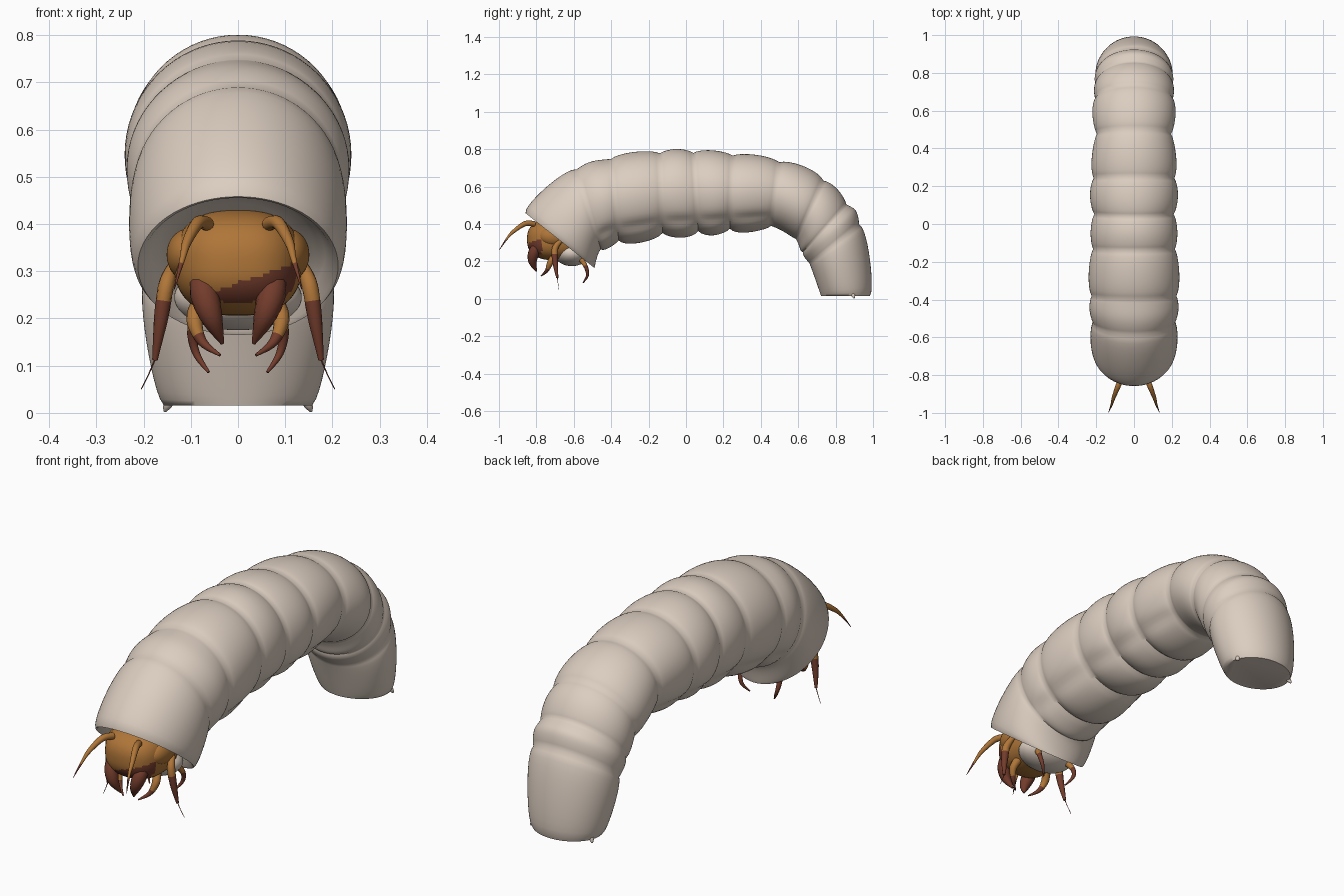
import bpy, bmesh, math
from mathutils import Vector

if "Cube" in bpy.data.objects:
    bpy.data.objects.remove(bpy.data.objects["Cube"])


def material(name, rgb):
    m = bpy.data.materials.new(name)
    m.diffuse_color = (*rgb, 1)
    m.use_nodes = True
    m.node_tree.nodes["Principled BSDF"].inputs["Base Color"].default_value = m.diffuse_color
    return m


CREAM = material("cream skin", (0.71, 0.61, 0.525))
AMBER = material("amber shell", (0.43, 0.18, 0.04))
BROWN = material("dark brown claw", (0.17, 0.045, 0.025))


def spline(pts, i, t):
    """Catmull-Rom value between pts[i] and pts[i+1], for tuples of any length."""
    n = len(pts) - 1
    a, b, c, d = (pts[min(max(k, 0), n)] for k in (i - 1, i, i + 1, i + 2))
    return [0.5 * (2 * q + (r - p) * t + (2 * p - 5 * q + 4 * r - s) * t * t
                   + (3 * q - p - 3 * r + s) * t ** 3) for p, q, r, s in zip(a, b, c, d)]


def loft(name, rings, mats, rule=None):
    """Skin a list of vertex rings, capped at both ends."""
    bm = bmesh.new()
    vs = [[bm.verts.new(p) for p in r] for r in rings]
    n = len(rings[0])
    for k in range(len(vs) - 1):
        for j in range(n):
            f = bm.faces.new((vs[k][j], vs[k][(j + 1) % n], vs[k + 1][(j + 1) % n], vs[k + 1][j]))
            f.material_index = rule(k / (len(vs) - 1)) if rule else 0
    bm.faces.new(vs[0][::-1])
    end = bm.faces.new(vs[-1])
    end.material_index = rule(1) if rule else 0
    bmesh.ops.recalc_face_normals(bm, faces=bm.faces)
    return finish(name, bm, mats, 60)


def finish(name, bm, mats, angle):
    me = bpy.data.meshes.new(name)
    bm.to_mesh(me)
    bm.free()
    ob = bpy.data.objects.new(name, me)
    bpy.context.collection.objects.link(ob)
    for m in mats:
        me.materials.append(m)
    bpy.ops.object.select_all(action='DESELECT')
    ob.select_set(True)
    bpy.context.view_layer.objects.active = ob
    bpy.ops.object.shade_smooth_by_angle(angle=math.radians(angle))
    return ob


def limb(name, pts, mats, split=2.0):
    """Tapered curved tube through (x, y, z, radius), mirrored in x; second colour past split."""
    for side, s in (("left", -1), ("right", 1)):
        path = [spline(pts, i, k / 6) for i in range(len(pts) - 1) for k in range(6)] + [pts[-1]]
        path = [(Vector((s * p[0], p[1], p[2])), max(p[3], 0.001)) for p in path]
        rings = []
        for k, (c, r) in enumerate(path):
            q = (path[min(k + 1, len(path) - 1)][0] - path[max(k - 1, 0)][0]).to_track_quat('Z', 'Y')
            rings.append([c + q @ Vector((r * math.cos(a * math.pi / 6), r * math.sin(a * math.pi / 6), 0))
                          for a in range(12)])
        loft(f"{name}_{side}", rings, mats, lambda t: 1 if t > split else 0)


def blob(name, centre, size, mats, power=1.0, rule=None):
    """Ellipsoid, made boxier by a power below one."""
    bm = bmesh.new()
    bmesh.ops.create_uvsphere(bm, u_segments=64, v_segments=48, radius=1)
    for v in bm.verts:
        e = 2 / power
        r = sum(abs(c) ** e for c in v.co) ** (1 / e)
        v.co = Vector([centre[k] + size[k] * v.co[k] / r for k in range(3)])
    if rule:
        for f in bm.faces:
            f.material_index = rule(f.calc_center_median())
    return finish(name, bm, mats, 60)


# Body creases: top y, top z, bottom y, bottom z, half width
creases = [
    (-0.858, 0.458, -0.490, 0.165, 0.212),
    (-0.585, 0.692, -0.455, 0.265, 0.216),
    (-0.400, 0.748, -0.360, 0.312, 0.224),
    (-0.140, 0.778, -0.125, 0.352, 0.216),
    (0.040, 0.780, 0.065, 0.362, 0.210),
    (0.250, 0.766, 0.235, 0.375, 0.213),
    (0.500, 0.730, 0.455, 0.390, 0.196),
    (0.735, 0.632, 0.588, 0.320, 0.202),
    (0.857, 0.505, 0.625, 0.250, 0.200),
    (0.925, 0.398, 0.660, 0.190, 0.196),
    (0.983, 0.016, 0.722, 0.016, 0.157),
]
# How far each segment swells at the top, the sides and the bottom
bulges = [(0.13, 0.08, 0.0), (0.02, 0.065, 0.10), (0.09, 0.085, 0.16), (0.09, 0.08, 0.15), (0.09, 0.095, 0.14),
          (0.09, 0.09, 0.17), (0.13, 0.11, 0.04), (0.08, 0.05, 0.06), (0.07, 0.04, 0.05), (0.19, 0.10, 0.0)]
N = 72


def body_ring(c, scale=1.0, shift=(0, 0), swell=(0, 0, 0), groove=0.0):
    ty, tz, by, bz, w = c
    ring = []
    for j in range(N):
        a = 2 * math.pi * j / N
        u = math.cos(a)
        off = abs(math.degrees(math.atan2(math.sin(a), u))) - 132
        r = scale * (1 - groove * math.exp(-(off / 9) ** 2))
        r *= 1 + swell[1] + ((swell[0] if u > 0 else swell[2]) - swell[1]) * u * u
        ring.append((w * r * math.sin(a),
                     (ty + by) / 2 + (ty - by) / 2 * r * u + shift[0],
                     (tz + bz) / 2 + (tz - bz) / 2 * r * u + shift[1]))
    return ring


# Segmented body, starting with the recessed neck opening
rings = [body_ring(creases[0], 0.60, (0.035, 0.044)), body_ring(creases[0], 0.75, (0.032, 0.040)),
         body_ring(creases[0], 0.87, (0.018, 0.023)), body_ring(creases[0], 0.96, (0.002, 0.003))]
STEPS = 12
for i, b in enumerate(bulges):
    for k in range(STEPS):
        t = k / STEPS
        s = (1 - (2 * t - 1) ** 2) ** 0.75
        rings.append(body_ring(spline(creases, i, t), swell=[v * s for v in b],
                               groove=0.045 * s if 1 <= i <= 5 else 0))
rings.append(body_ring(creases[-1]))
loft("segmented_body", rings, [CREAM])

# Tail nubs touching the ground
limb("tail_nub", [(0.142, 0.89, 0.03, 0.012), (0.150, 0.895, 0.015, 0.009), (0.155, 0.90, 0.003, 0.003)], [CREAM])

# Head shell with a lopsided dark band above the mandibles, side lobes and soft chin
blob("head", (0, -0.695, 0.318), (0.135, 0.155, 0.112), [AMBER, BROWN], 0.8,
     lambda c: 1 if 0.235 < c.z < 0.275 + 0.35 * c.x and c.y < -0.77 and -0.08 < c.x < 0.125 else 0)
for s in (-1, 1):
    blob("cheek_right" if s > 0 else "cheek_left", (s * 0.105, -0.70, 0.335), (0.046, 0.085, 0.055), [AMBER])
blob("chin", (0, -0.61, 0.245), (0.135, 0.095, 0.07), [CREAM])

# Mandibles
limb("mandible", [(0.080, -0.78, 0.30, 0.022), (0.071, -0.812, 0.25, 0.030),
                  (0.055, -0.820, 0.20, 0.023), (0.033, -0.80, 0.147, 0.004)], [BROWN])
# Antennae with fine tips
limb("antenna", [(0.065, -0.81, 0.400, 0.015), (0.085, -0.86, 0.402, 0.014), (0.108, -0.92, 0.362, 0.010),
                 (0.118, -0.955, 0.325, 0.006), (0.135, -0.998, 0.262, 0.001)], [AMBER, BROWN], 0.75)
# Mouth palps
limb("palp", [(0.080, -0.70, 0.235, 0.019), (0.092, -0.725, 0.195, 0.017),
              (0.075, -0.745, 0.15, 0.010), (0.038, -0.775, 0.122, 0.003)], [AMBER, BROWN], 0.5)
# Front legs with bristle tips
limb("front_leg", [(0.138, -0.67, 0.31, 0.012), (0.152, -0.70, 0.27, 0.017), (0.163, -0.70, 0.20, 0.015),
                   (0.176, -0.688, 0.112, 0.006)], [AMBER, BROWN], 0.45)
limb("front_leg_bristle", [(0.175, -0.688, 0.115, 0.002), (0.190, -0.684, 0.08, 0.0012),
                           (0.205, -0.68, 0.05, 0.001)], [BROWN])
# Rear hooked legs
limb("rear_leg", [(0.085, -0.56, 0.21, 0.015), (0.097, -0.535, 0.17, 0.011),
                  (0.088, -0.527, 0.125, 0.008), (0.062, -0.55, 0.086, 0.003)], [AMBER, BROWN], 0.25)
